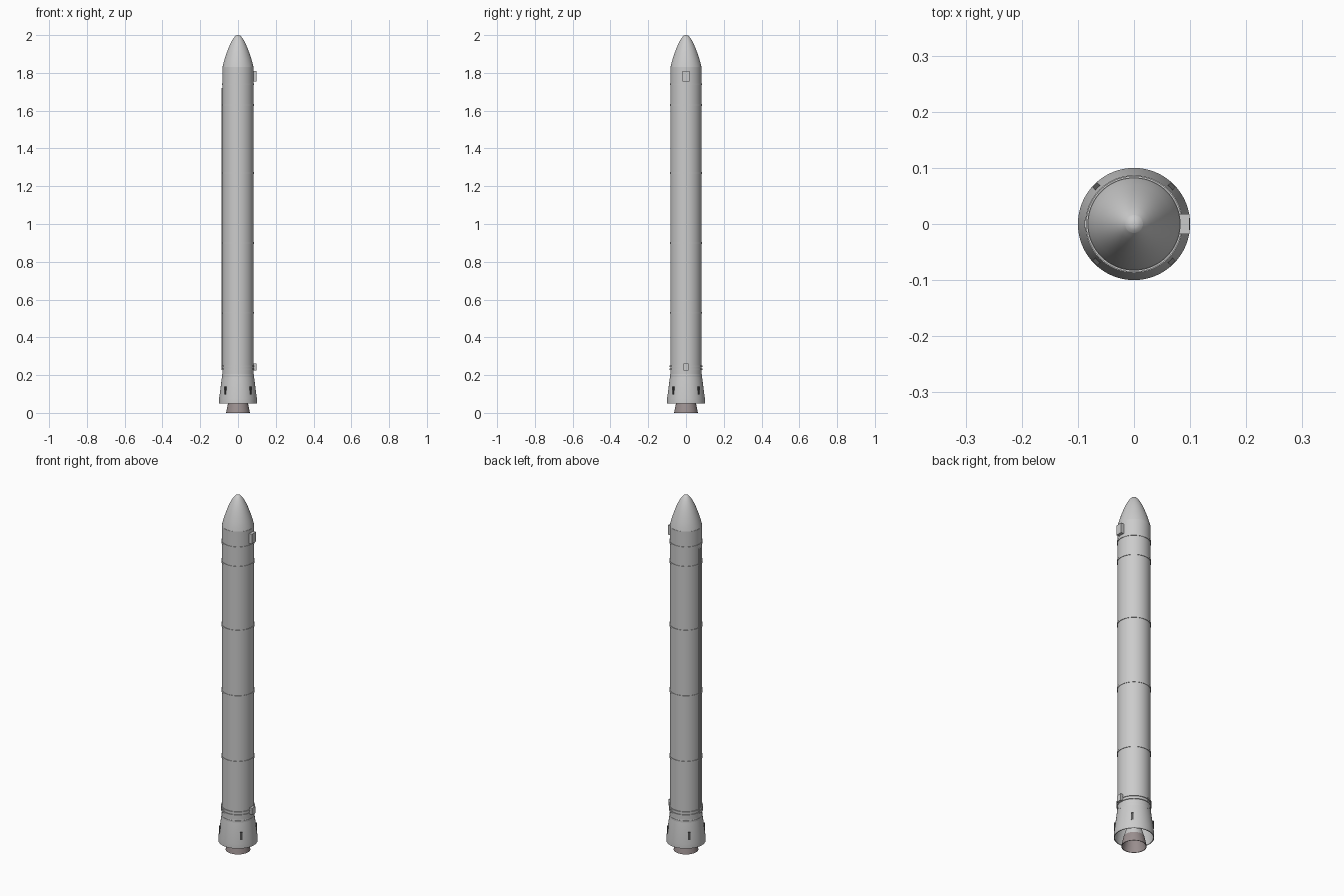
import bpy, math

if "Cube" in bpy.data.objects:
    bpy.data.objects.remove(bpy.data.objects["Cube"])

SEG = 64
R = 0.083


def material(name, rgb):
    m = bpy.data.materials.new(name)
    m.diffuse_color = (*rgb, 1)
    m.use_nodes = True
    m.node_tree.nodes["Principled BSDF"].inputs["Base Color"].default_value = m.diffuse_color
    return m


def lathe(name, profile, mat=None, closed=False):
    """Revolve (radius, z) points about z."""
    verts, rings = [], []
    for r, z in profile:
        if r < 1e-6:
            rings.append([len(verts)] * SEG)
            verts.append((0, 0, z))
        else:
            rings.append(list(range(len(verts), len(verts) + SEG)))
            for i in range(SEG):
                a = 2 * math.pi * i / SEG
                verts.append((r * math.cos(a), r * math.sin(a), z))
    pairs = list(zip(rings, rings[1:]))
    if closed:
        pairs.append((rings[-1], rings[0]))
    faces = []
    for lo, hi in pairs:
        for i in range(SEG):
            j = (i + 1) % SEG
            faces.append(list(dict.fromkeys((lo[i], lo[j], hi[j], hi[i]))))
    me = bpy.data.meshes.new(name)
    me.from_pydata(verts, [], faces)
    ob = bpy.data.objects.new(name, me)
    bpy.context.collection.objects.link(ob)
    if mat:
        me.materials.append(mat)
    bpy.ops.object.select_all(action='DESELECT')
    ob.select_set(True)
    bpy.context.view_layer.objects.active = ob
    bpy.ops.object.shade_smooth_by_angle(angle=math.radians(25))
    return ob


def box(name, r0, r1, width, z0, z1, angle, mat=None):
    """Box spanning radii r0..r1 at a given angle around the body."""
    rm, a = (r0 + r1) / 2, math.radians(angle)
    bpy.ops.mesh.primitive_cube_add(
        size=1, location=(rm * math.cos(a), rm * math.sin(a), (z0 + z1) / 2),
        rotation=(0, 0, a))
    ob = bpy.context.object
    ob.name = name
    ob.scale = (r1 - r0, width, z1 - z0)
    if mat:
        ob.data.materials.append(mat)
    return ob


dark = material("dark_grey", (0.09, 0.09, 0.09))
brown = material("nozzle_brown", (0.33, 0.28, 0.28))

# Motor casing
lathe("casing", [(0, 0.17), (R, 0.17), (R, 1.83), (0, 1.83)])

# Nose cone with small blunt cap
lathe("nose_cone", [(0, 1.825), (R, 1.825), (0.078, 1.848), (0.070, 1.876),
                    (0.061, 1.903), (0.052, 1.928), (0.041, 1.953),
                    (0.030, 1.974), (0.022, 1.986), (0.016, 1.993)])
lathe("nose_cap", [(0.016, 1.993), (0.011, 1.9975), (0.006, 1.9993), (0, 2.0)])

# Casing joint rings
for i, z in enumerate((1.74, 1.63, 1.27, 0.90, 0.53, 0.195)):
    lathe(f"joint_ring_{i}", [(0.081, z - 0.005), (0.0855, z - 0.005),
                              (0.0855, z + 0.005), (0.081, z + 0.005)], closed=True)
# Aft attachment ring pair
for i, z in enumerate((0.230, 0.247)):
    lathe(f"attach_ring_{i}", [(0.081, z - 0.004), (0.087, z - 0.004),
                               (0.087, z + 0.004), (0.081, z + 0.004)], closed=True)

# Hollow flared aft skirt
lathe("aft_skirt", [(R, 0.205), (0.0845, 0.195), (0.100, 0.075), (0.100, 0.05),
                    (0.096, 0.05), (0.096, 0.075), (0.080, 0.19)], closed=True)

# Hold-down posts
for i in range(4):
    box(f"hold_down_post_{i}", 0.084, 0.0985, 0.012, 0.098, 0.14, 45 + 90 * i, dark)

# Nozzle: upper throat and hollow bell
lathe("nozzle_throat", [(0.026, 0.18), (0.030, 0.13), (0.052, 0.052)])
lathe("nozzle_bell", [(0.052, 0.054), (0.058, 0.026), (0.063, 0.0), (0.060, 0.0),
                      (0.048, 0.052), (0.027, 0.12), (0, 0.125)], brown)

# Cable tunnel along the left side
box("cable_tunnel", 0.078, 0.088, 0.014, 0.23, 1.72, 180)

# Attachment fittings on the right side
box("forward_fitting", 0.075, 0.099, 0.036, 1.755, 1.81, 0)
box("aft_fitting", 0.075, 0.098, 0.028, 0.225, 0.262, 0)
